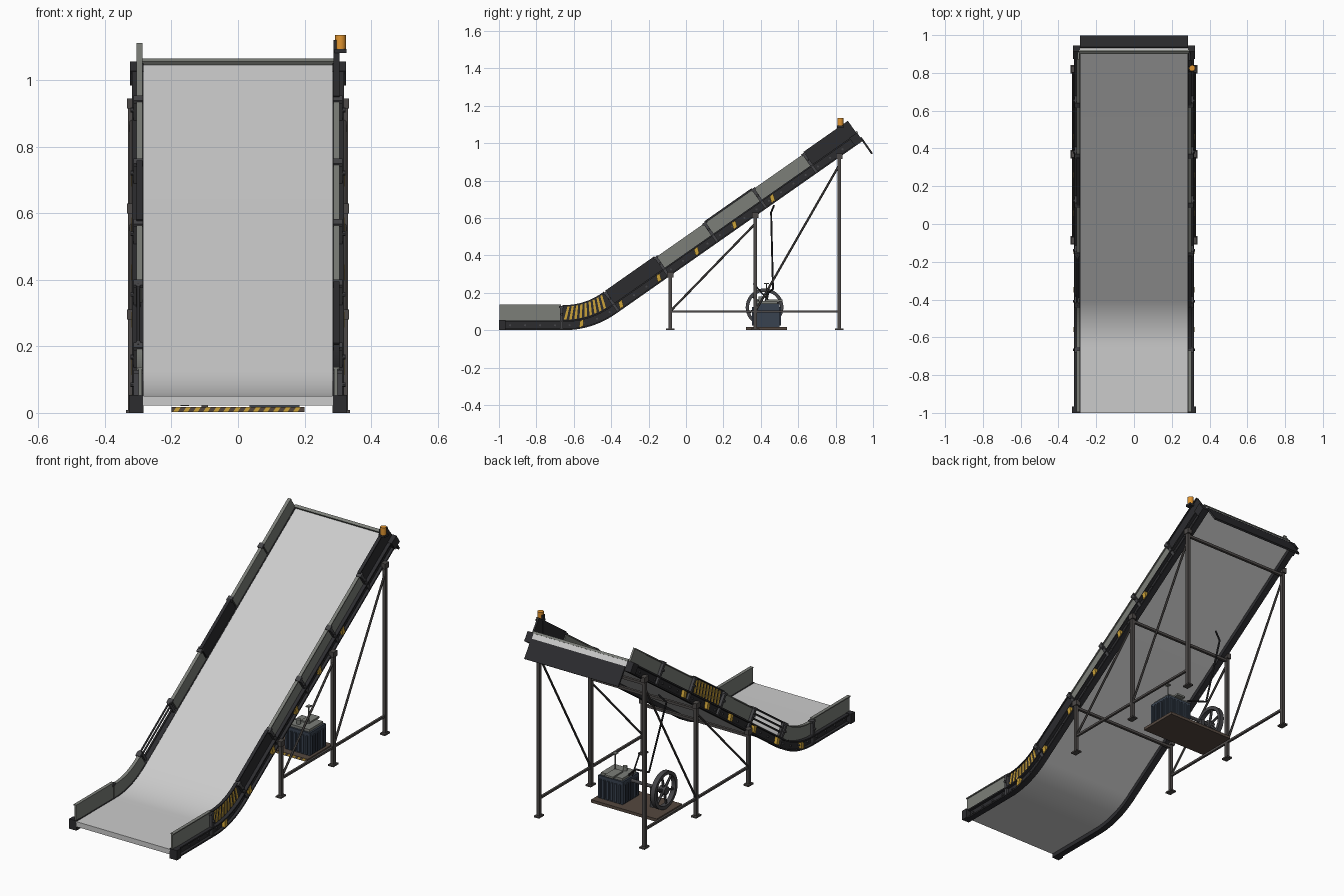
import bpy, bmesh, math
from mathutils import Vector, Matrix

if "Cube" in bpy.data.objects:
    bpy.data.objects.remove(bpy.data.objects["Cube"])

A, R, L1 = math.radians(35), 0.48, 0.349   # slope, bend radius, flat length
L2 = L1 + R * A
END = 2.255
JOINTS = [0.0, 0.335, 0.662, 0.991, 1.309, 1.626, 1.956, END]
MATS = {}


def mat(name, r, g, b):
    m = bpy.data.materials.new(name)
    m.diffuse_color = (r, g, b, 1)
    m.use_nodes = True
    m.node_tree.nodes["Principled BSDF"].inputs["Base Color"].default_value = m.diffuse_color
    return m


BLACK = mat("black_paint", 0.025, 0.025, 0.028)
GREY = mat("grey_steel", 0.2, 0.21, 0.19)
DARK = mat("dark_steel", 0.06, 0.06, 0.065)
LEG = mat("leg_steel", 0.075, 0.068, 0.065)
YELLOW = mat("hazard_yellow", 0.6, 0.36, 0.04)
BLUE = mat("motor_blue", 0.04, 0.055, 0.08)
RUST = mat("base_brown", 0.09, 0.065, 0.05)
AMBER = mat("amber", 0.75, 0.3, 0.03)


def path(x, s, h):
    """Point at distance s along the bottom line, raised h along its normal."""
    if s <= L1:
        return Vector((x, -1 + s, h))
    a = min((s - L1) / R, A)
    y = -1 + L1 + (R - h) * math.sin(a)
    z = R - (R - h) * math.cos(a)
    e = max(0, s - L2)
    return Vector((x, y + e * math.cos(A), z + e * math.sin(A)))


def sweep(bm, s0, s1, x0, x1, h0, h1, skew=0.0):
    inner = [L1 + (L2 - L1) * i / 16 for i in range(17)]
    ss = [s0] + [s for s in inner if s0 + 1e-4 < s < s1 - 1e-4] + [s1]
    rings = [[bm.verts.new(path(x, s + k, h)) for x, h, k in
              ((x0, h0, 0), (x1, h0, 0), (x1, h1, skew), (x0, h1, skew))] for s in ss]
    for a, b in zip(rings, rings[1:]):
        for i in range(4):
            bm.faces.new((a[i], a[(i + 1) % 4], b[(i + 1) % 4], b[i]))
    bm.faces.new(rings[0])
    bm.faces.new(rings[-1])


def box(bm, c, d):
    bmesh.ops.create_cube(bm, size=1, matrix=Matrix.Translation(c) @ Matrix.Diagonal((*d, 1)))


def bar(bm, p, q, r, n=8, r2=None):
    p, q = Vector(p), Vector(q)
    v = q - p
    m = Matrix.Translation((p + q) / 2) @ v.to_track_quat('Z', 'Y').to_matrix().to_4x4()
    bmesh.ops.create_cone(bm, cap_ends=True, segments=n, radius1=r, radius2=r2 or r,
                          depth=v.length, matrix=m)


def finish(bm, name, m=None, smooth=False):
    bmesh.ops.recalc_face_normals(bm, faces=bm.faces)
    me = bpy.data.meshes.new(name)
    bm.to_mesh(me)
    bm.free()
    ob = bpy.data.objects.new(name, me)
    bpy.context.collection.objects.link(ob)
    if m:
        me.materials.append(m)
    if smooth:
        bpy.ops.object.select_all(action='DESELECT')
        ob.select_set(True)
        bpy.context.view_layer.objects.active = ob
        bpy.ops.object.shade_smooth_by_angle(angle=math.radians(35))
    return ob


# Belt
bm = bmesh.new()
sweep(bm, 0, END, -0.286, 0.286, 0.022, 0.05)
finish(bm, "belt", None, True)

# Discharge end: top lip and hanging plate
bm = bmesh.new()
sweep(bm, END - 0.012, END + 0.004, -0.29, 0.29, 0.05, 0.062)
finish(bm, "end_lip", GREY)
bm = bmesh.new()
sweep(bm, END - 0.004, END + 0.006, -0.286, 0.286, -0.085, 0.022)
finish(bm, "discharge_plate", BLACK)

for side, sx in (("left", -1), ("right", 1)):
    # Side channel with flanges and end caps
    bm = bmesh.new()
    sweep(bm, 0, END, sx * 0.284, sx * 0.302, 0, 0.052)
    sweep(bm, 0, END, sx * 0.302, sx * 0.318, 0, 0.008)
    sweep(bm, 0, END, sx * 0.302, sx * 0.318, 0.044, 0.052)
    sweep(bm, 0, 0.035, sx * 0.284, sx * 0.328, 0, 0.054)
    sweep(bm, END - 0.05, END, sx * 0.284, sx * 0.324, 0.0, 0.054)
    finish(bm, side + "_rail", BLACK)

    # Bolts along the channel
    bm = bmesh.new()
    for i in range(28):
        s = 0.06 + i * 0.08
        bar(bm, path(sx * 0.300, s, 0.026), path(sx * 0.309, s, 0.026), 0.006, 6)
    finish(bm, side + "_rail_bolts", DARK)

    # Yellow marks on the channel
    bm = bmesh.new()
    for i in range(6):
        sweep(bm, 0.43 + i * 0.247, 0.453 + i * 0.247, sx * 0.302, sx * 0.3195, 0.009, 0.043, 0.012)
    finish(bm, side + "_rail_marks", YELLOW)

    # Guard panels
    kinds = "ghbgggb" if sx > 0 else "ggrghgg"
    for i, k in enumerate(kinds):
        s0, s1 = JOINTS[i] + 0.004, JOINTS[i + 1] - 0.004
        name = f"{side}_guard_{i + 1}"
        if k == "r":
            # Open section with tube rails
            bm = bmesh.new()
            for h in (0.075, 0.1, 0.125):
                bar(bm, path(sx * 0.3, s0, h), path(sx * 0.3, s1, h), 0.005)
            for s in (s0 + 0.01, s1 - 0.01):
                sweep(bm, s - 0.007, s + 0.007, sx * 0.293, sx * 0.307, 0.04, 0.13)
            finish(bm, name + "_tube_rails", DARK)
            continue
        top = 0.125 if k == "g" else 0.134
        if i == 0:
            top = 0.138
        bm = bmesh.new()
        sweep(bm, s0, s1, sx * 0.289, sx * 0.299, 0.05, top)
        sweep(bm, s0, s1, sx * 0.287, sx * 0.305, top - 0.006, top)
        finish(bm, name, GREY if k == "g" else BLACK)
        if k == "h":
            bm = bmesh.new()
            n = 9
            step = (s1 - s0 - 0.035) / n
            for j in range(n):
                s = s0 + 0.008 + j * step
                sweep(bm, s, s + step * 0.5, sx * 0.298, sx * 0.3015, 0.056, top - 0.008, 0.025)
            finish(bm, name + "_stripes", YELLOW)

    # Straps and clamp knobs over each panel joint
    bm = bmesh.new()
    for s in JOINTS[1:-1]:
        sweep(bm, s - 0.008, s + 0.008, sx * 0.298, sx * 0.314, 0.0, 0.128)
        sweep(bm, s - 0.014, s + 0.014, sx * 0.286, sx * 0.314, 0.118, 0.129)
        bar(bm, path(sx * 0.31, s, 0.085), path(sx * 0.323, s, 0.085), 0.007, 8)
    finish(bm, side + "_guard_straps", DARK)

    # Legs, feet, top flanges and bracing
    bm = bmesh.new()
    x = sx * 0.321
    tops = []
    for y in (-0.085, 0.37, 0.82):
        z = 0.7 * (y + 0.5)
        tops.append((y, z))
        box(bm, (x, y, z / 2 + 0.01), (0.018, 0.018, z + 0.02))
        box(bm, (x, y, 0.004), (0.032, 0.045, 0.008))
        box(bm, (x, y, z + 0.005), (0.026, 0.034, 0.03))
    box(bm, (x, 0.3675, 0.1), (0.012, 0.905, 0.012))
    for (ya, _), (yb, zb) in zip(tops, tops[1:]):
        bar(bm, (x, ya, 0.1), (x, yb, zb - 0.04), 0.006, 6)
    finish(bm, side + "_legs", LEG)

# Cross bars under the belt
bm = bmesh.new()
for y in (-0.085, 0.37, 0.82):
    box(bm, (0, y, 0.7 * (y + 0.5) - 0.02), (0.64, 0.014, 0.014))
finish(bm, "leg_cross_bars", LEG)

# Warning beacon on its bracket
bm = bmesh.new()
box(bm, (0.292, 0.825, 1.06), (0.01, 0.02, 0.12))
box(bm, (0.308, 0.825, 1.088), (0.036, 0.034, 0.012))
finish(bm, "beacon_bracket", BLACK)
bm = bmesh.new()
bar(bm, (0.308, 0.825, 1.094), (0.308, 0.825, 1.135), 0.016, 20)
finish(bm, "beacon", AMBER, True)

# Power unit base with hazard edge
bm = bmesh.new()
box(bm, (0, 0.43, 0.01), (0.4, 0.22, 0.016))
finish(bm, "power_unit_base", RUST)
bm = bmesh.new()
for i in range(13):
    vs = [bm.verts.new((-0.195 + i * 0.03 + dx, 0.319, z)) for dx, z in
          ((0, 0.003), (0.014, 0.003), (0.024, 0.018), (0.01, 0.018))]
    bm.faces.new(vs)
finish(bm, "base_hazard_stripes", YELLOW)

# Motor housing with ribs
bm = bmesh.new()
box(bm, (0.11, 0.43, 0.08), (0.15, 0.14, 0.125))
for i in range(6):
    o = -0.06 + i * 0.024
    box(bm, (0.11 + o, 0.43, 0.075), (0.01, 0.156, 0.1))
    box(bm, (0.11, 0.43 + o * 0.95, 0.075), (0.164, 0.01, 0.1))
finish(bm, "motor_housing", BLUE)
bm = bmesh.new()
box(bm, (0.11, 0.43, 0.149), (0.13, 0.12, 0.014))
box(bm, (0.11, 0.47, 0.158), (0.05, 0.09, 0.01))
bar(bm, (0.09, 0.40, 0.15), (0.09, 0.40, 0.18), 0.012, 12)
bar(bm, (0.13, 0.43, 0.15), (0.13, 0.43, 0.25), 0.003, 6)
box(bm, (0.13, 0.43, 0.25), (0.02, 0.025, 0.006))
finish(bm, "motor_lid", GREY)

# Flywheel: rim, spokes, hub, axle and bearing stand
bm = bmesh.new()
wx, wy, wz, wr = -0.16, 0.42, 0.122, 0.092
N = 36
prof = [(-0.013, -0.009), (0.013, -0.009), (0.013, 0.009), (-0.013, 0.009)]
rim = [[bm.verts.new((wx + dx, wy + (wr + dr) * math.cos(t), wz + (wr + dr) * math.sin(t)))
        for dx, dr in prof] for t in (2 * math.pi * i / N for i in range(N))]
for i in range(N):
    a, b = rim[i], rim[(i + 1) % N]
    for j in range(4):
        bm.faces.new((a[j], a[(j + 1) % 4], b[(j + 1) % 4], b[j]))
for i in range(6):
    t = math.pi * i / 3 + 0.3
    bar(bm, (wx, wy, wz), (wx, wy + wr * math.cos(t), wz + wr * math.sin(t)), 0.008, 6, 0.006)
bar(bm, (wx - 0.018, wy, wz), (wx + 0.018, wy, wz), 0.022, 16)
finish(bm, "flywheel", DARK, True)
bm = bmesh.new()
bar(bm, (wx, wy, wz), (0.05, wy, wz), 0.009, 12)
box(bm, (-0.1, wy, 0.07), (0.02, 0.04, 0.11))
finish(bm, "flywheel_axle", DARK)

# Hose from the motor up to the belt underside
bm = bmesh.new()
pts = [(0.05, 0.43, 0.15), (0.0, 0.44, 0.2), (-0.1, 0.465, 0.22), (-0.2, 0.455, 0.63), (-0.16, 0.47, 0.665)]
for p, q in zip(pts, pts[1:]):
    bar(bm, p, q, 0.005)
bar(bm, (0.03, 0.36, 0.25), (0.02, 0.44, 0.16), 0.004, 6)
finish(bm, "drive_hose", BLACK)
